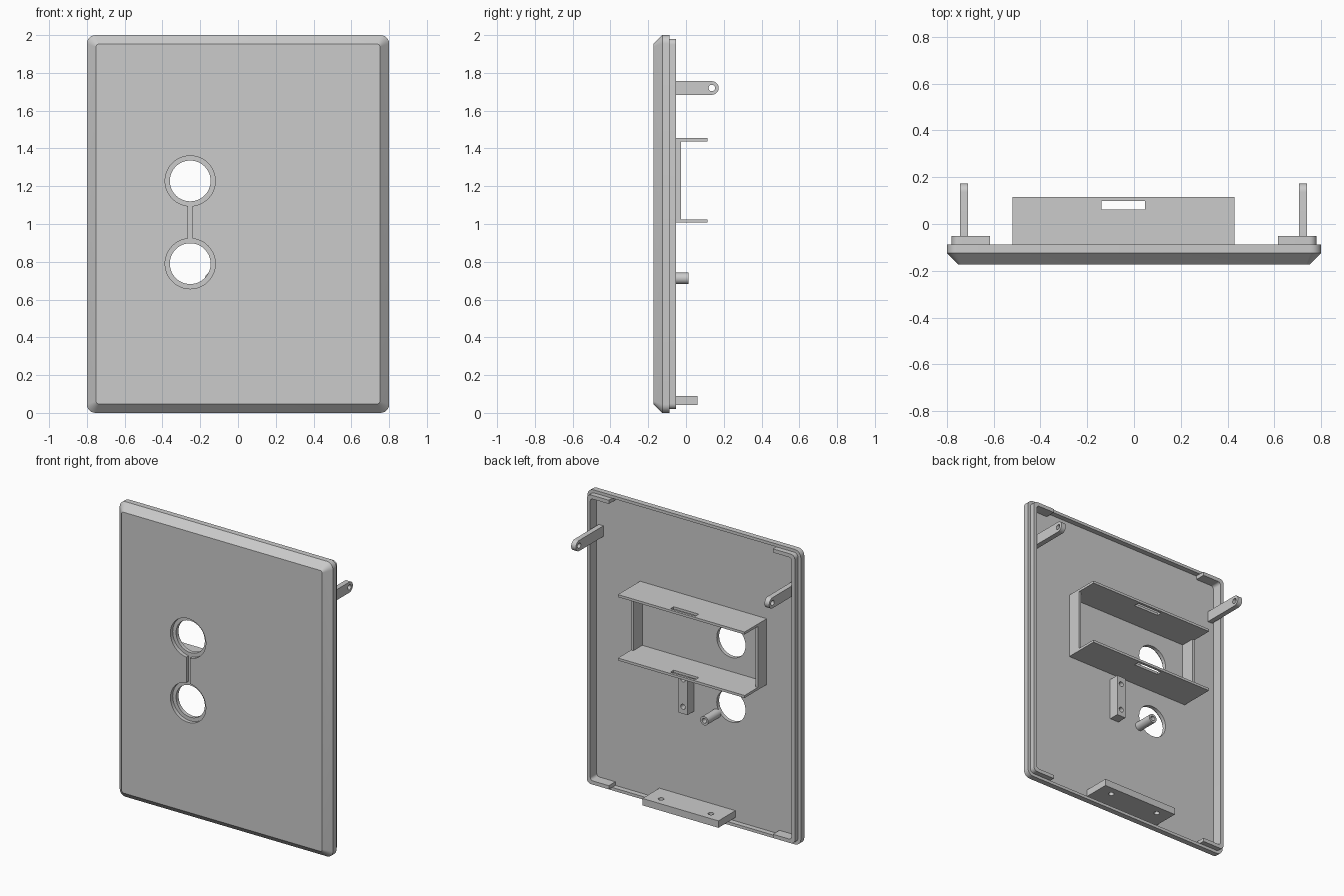
import bpy, bmesh
from math import pi, cos, sin
from mathutils import Vector, Matrix

if "Cube" in bpy.data.objects:
    bpy.data.objects.remove(bpy.data.objects["Cube"], do_unlink=True)

GREY = (0.6, 0.6, 0.6, 1)
mat = bpy.data.materials.new("plain grey")
mat.use_nodes = True
mat.diffuse_color = GREY
mat.node_tree.nodes["Principled BSDF"].inputs["Base Color"].default_value = GREY

HALF_W, HEIGHT = 0.8, 2.0
FRONT, SHOULDER, RIM, LIP = -0.173, -0.125, -0.087, -0.052
FLOOR = -0.122
ROOT = FLOOR - 0.01      # parts sink slightly into the floor


def finish(name, bm):
    bmesh.ops.recalc_face_normals(bm, faces=bm.faces)
    me = bpy.data.meshes.new(name)
    bm.to_mesh(me)
    bm.free()
    me.materials.append(mat)
    ob = bpy.data.objects.new(name, me)
    bpy.context.collection.objects.link(ob)
    return ob


def box(name, x, y, z):
    bm = bmesh.new()
    bmesh.ops.create_cube(bm, size=1)
    for v in bm.verts:
        v.co = [(a + b) / 2 + c * (b - a) for (a, b), c in zip((x, y, z), v.co)]
    return finish(name, bm)


def cylinder(name, axis, centre, radius, length, segments=32):
    bm = bmesh.new()
    turn = Vector((0, 0, 1)).rotation_difference(Vector(axis)).to_matrix().to_4x4()
    bmesh.ops.create_cone(bm, cap_ends=True, segments=segments, radius1=radius,
                          radius2=radius, depth=length,
                          matrix=Matrix.Translation(centre) @ turn)
    return finish(name, bm)


def rounded_ring(bm, inset, y, radius, steps=6):
    """Rounded rectangle of vertices at depth y."""
    w, h = HALF_W - inset - radius, HEIGHT / 2 - inset - radius
    ring = []
    for q, (sx, sz) in enumerate(((1, 1), (-1, 1), (-1, -1), (1, -1))):
        for i in range(steps + 1):
            a = (q + i / steps) * pi / 2
            ring.append(bm.verts.new((sx * w + radius * cos(a), y,
                                      HEIGHT / 2 + sz * h + radius * sin(a))))
    return ring


def loft(name, sections, closed=False):
    bm = bmesh.new()
    rings = [rounded_ring(bm, *s) for s in sections]
    pairs = list(zip(rings, rings[1:]))
    if closed:
        pairs.append((rings[-1], rings[0]))
    else:
        bm.faces.new(rings[0])
        bm.faces.new(rings[-1])
    for a, b in pairs:
        for i in range(len(a)):
            j = (i + 1) % len(a)
            bm.faces.new((a[i], a[j], b[j], b[i]))
    return finish(name, bm)


def cut(ob, *cutters):
    for c in cutters:
        mod = ob.modifiers.new("cut", "BOOLEAN")
        mod.operation, mod.solver, mod.object = "DIFFERENCE", "EXACT", c
        bpy.context.view_layer.objects.active = ob
        bpy.ops.object.modifier_apply(modifier=mod.name)
        bpy.data.objects.remove(c, do_unlink=True)
    return ob


def smooth(ob):
    bpy.ops.object.select_all(action="DESELECT")
    ob.select_set(True)
    bpy.context.view_layer.objects.active = ob
    bpy.ops.object.shade_smooth_by_angle(angle=0.5)


# Faceplate: bevelled front, shallow rim, open back
plate = loft("faceplate", [
    (0.048, FRONT, 0.015), (0, SHOULDER, 0.045), (0, RIM, 0.045),
    (0.02, RIM, 0.03), (0.02, FLOOR, 0.03)])

# Two round openings with a recessed ring, joined by a groove
HOLE_X, HOLE_Z = -0.253, (0.79, 1.228)
RECESS = FRONT + 0.025
for z in HOLE_Z:
    cut(plate,
        cylinder("recess", (0, 1, 0), (HOLE_X, RECESS - 0.1, z), 0.133, 0.2, 48),
        cylinder("opening", (0, 1, 0), (HOLE_X, FLOOR, z), 0.108, 0.3, 48))
cut(plate, box("groove", (HOLE_X - 0.013, HOLE_X + 0.013), (-0.3, RECESS), (0.9, 1.12)))
smooth(plate)

# Inner lip: full along the sides, only corner tabs at top and bottom
lip = loft("inner_lip", [(0.02, FLOOR, 0.03), (0.02, LIP, 0.03),
                         (0.045, LIP, 0.02), (0.045, FLOOR, 0.02)], closed=True)
for z in (0, HEIGHT):
    cut(lip, box("gap", (-0.615, 0.615), (-0.3, 0.3), (z - 0.1, z + 0.1)))
smooth(lip)

# Holder frame: two slotted shelves and two low end walls
X0, X1 = -0.52, 0.43
for name, z in (("lower_shelf", 1.007), ("upper_shelf", 1.437)):
    cut(box(name, (X0, X1), (ROOT, 0.115), (z, z + 0.017)),
        box("slot", (-0.14, 0.048), (0.063, 0.098), (z - 0.1, z + 0.1)))
for name, x in (("right_end_wall", X0), ("left_end_wall", X1 - 0.017)):
    box(name, (x, x + 0.017), (ROOT, -0.026), (1.02, 1.44))


# Mounting arms with rounded, drilled ends
def arm(name, x0, x1):
    y, z, r = 0.137, 1.72, 0.036
    pts = [(ROOT, z - r)]
    pts += [(y + r * cos(a), z + r * sin(a))
            for a in (pi * (i / 16 - 0.5) for i in range(17))]
    pts.append((ROOT, z + r))
    bm = bmesh.new()
    face = bm.faces.new([bm.verts.new((x0, *p)) for p in pts])
    ext = bmesh.ops.extrude_face_region(bm, geom=[face])
    for v in ext["geom"]:
        if isinstance(v, bmesh.types.BMVert):
            v.co.x = x1
    ob = finish(name, bm)
    cut(ob, cylinder("pin_hole", (1, 0, 0), (x0, y, z), 0.017, 0.3, 24))
    smooth(ob)


arm("right_arm", -0.745, -0.71)
arm("left_arm", 0.705, 0.74)

# Bottom foot with two screw holes
foot = box("bottom_foot", (-0.285, 0.285), (ROOT, 0.06), (0.043, 0.09))
for x in (-0.187, 0.187):
    cut(foot, cylinder("screw_hole", (0, 0, 1), (x, 0, 0.07), 0.018, 0.3, 24))
smooth(foot)

# Small upright block with two blind holes
block = box("upright_block", (0.026, 0.093), (ROOT, -0.053), (0.68, 0.965))
for z in (0.728, 0.913):
    cut(block, cylinder("blind_hole", (0, 1, 0), (0.06, -0.053, z), 0.017, 0.1, 24))
smooth(block)

# Hollow peg
peg = cylinder("peg", (0, 1, 0), (-0.145, (ROOT + 0.012) / 2, 0.712), 0.03, 0.012 - ROOT)
cut(peg, cylinder("peg_bore", (0, 1, 0), (-0.145, 0.012, 0.712), 0.016, 0.16, 24))
smooth(peg)
